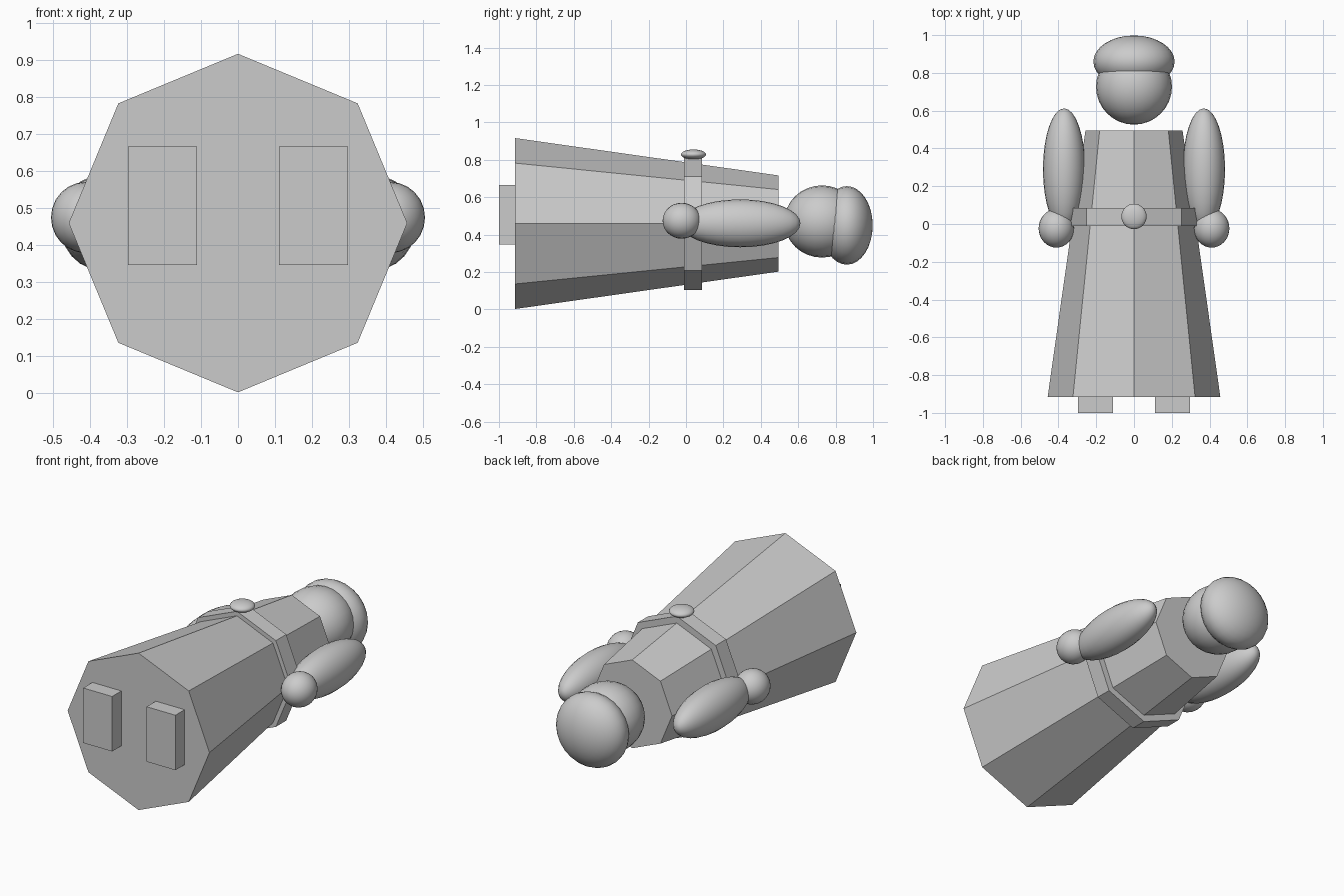
import bpy, math

if "Cube" in bpy.data.objects:
    bpy.data.objects.remove(bpy.data.objects["Cube"])

ZC = 0.459  # height of the figure's long axis

grey = bpy.data.materials.new("plain grey")
grey.diffuse_color = (0.6, 0.6, 0.6, 1)
grey.use_nodes = True
grey.node_tree.nodes["Principled BSDF"].inputs["Base Color"].default_value = grey.diffuse_color


def finish(name, smooth=False):
    ob = bpy.context.object
    ob.name = name
    ob.data.materials.append(grey)
    bpy.ops.object.transform_apply(location=False, rotation=True, scale=True)
    if smooth:
        bpy.ops.object.shade_smooth()
    return ob


def octagon(name, y0, y1, r0, r1):
    """Eight-sided frustum along y with a corner pointing straight up."""
    bpy.ops.mesh.primitive_cone_add(
        vertices=8, radius1=r0, radius2=r1, depth=y1 - y0,
        location=(0, (y0 + y1) / 2, ZC), rotation=(-math.pi / 2, 0, 0))
    return finish(name)


def ellipsoid(name, centre, radii):
    """Smooth ball with its poles along y."""
    rx, ry, rz = radii
    bpy.ops.mesh.primitive_uv_sphere_add(
        segments=24, ring_count=16, radius=1,
        location=centre, rotation=(-math.pi / 2, 0, 0))
    bpy.context.object.scale = (rx, rz, ry)
    return finish(name, True)


def box(name, centre, size):
    bpy.ops.mesh.primitive_cube_add(size=1, location=centre)
    bpy.context.object.scale = size
    return finish(name)


# Robe, belt and buckle
octagon("robe", -0.915, 0.495, 0.457, 0.257)
octagon("belt", -0.01, 0.085, 0.355, 0.355)
ellipsoid("buckle", (0, 0.04, 0.828), (0.067, 0.067, 0.027))

# Head and cap
ellipsoid("head", (0, 0.727, 0.47), (0.201, 0.201, 0.193))
ellipsoid("cap", (0, 0.86, 0.449), (0.215, 0.138, 0.21))

# Arms, hands and feet on both sides
for side, s in (("left", -1), ("right", 1)):
    ellipsoid(side + "_arm", (s * 0.37, 0.29, 0.46), (0.112, 0.322, 0.128))
    ellipsoid(side + "_hand", (s * 0.411, -0.023, 0.474), (0.094, 0.102, 0.096))
    box(side + "_foot", (s * 0.204, -0.95, 0.506), (0.186, 0.1, 0.32))
